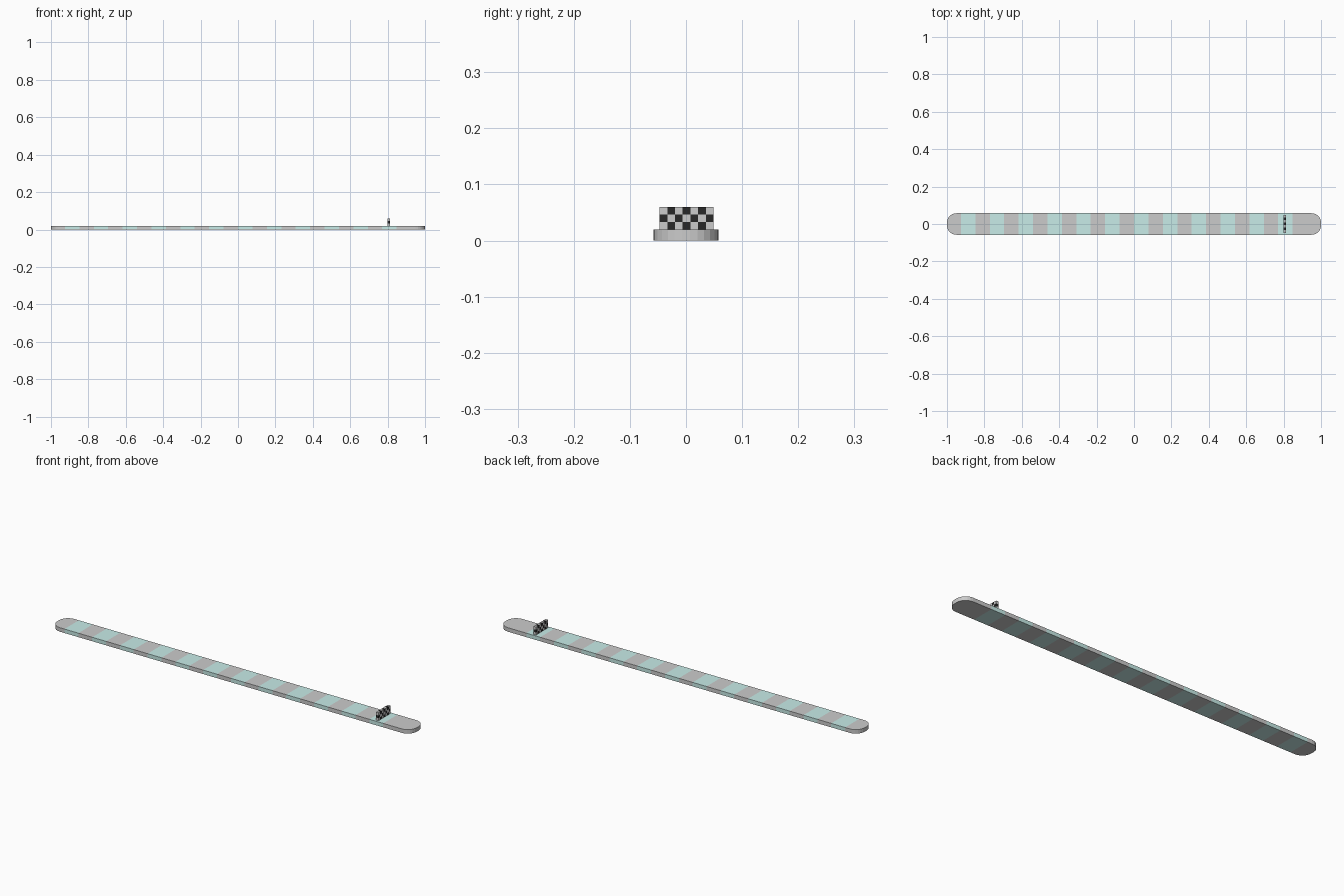
import bpy, bmesh, math
from mathutils import Matrix

if "Cube" in bpy.data.objects:
    bpy.data.objects.remove(bpy.data.objects["Cube"])


def material(name, rgb):
    m = bpy.data.materials.new(name)
    m.diffuse_color = (*rgb, 1)
    m.use_nodes = True
    m.node_tree.nodes["Principled BSDF"].inputs["Base Color"].default_value = m.diffuse_color
    return m


def add_object(name, bm, mats):
    me = bpy.data.meshes.new(name)
    bmesh.ops.recalc_face_normals(bm, faces=bm.faces)
    bm.to_mesh(me)
    bm.free()
    for m in mats:
        me.materials.append(m)
    ob = bpy.data.objects.new(name, me)
    bpy.context.collection.objects.link(ob)
    return ob


teal = material("teal", (0.58, 0.84, 0.81))
black = material("black", (0.02, 0.02, 0.02))

# Plank: rounded rectangle outline, extruded
HALF_W, THICK, R, SEG = 0.0575, 0.02, 0.05, 6
START, CELLS = -0.925, 24
STEP = -2 * START / CELLS
bm = bmesh.new()
verts = []
for i, (sx, sy) in enumerate([(1, 1), (-1, 1), (-1, -1), (1, -1)]):
    for k in range(SEG + 1):
        a = math.pi / 2 * (i + k / SEG)
        verts.append(bm.verts.new((sx * (1 - R) + R * math.cos(a),
                                   sy * (HALF_W - R) + R * math.sin(a), 0)))
base = bm.faces.new(verts)
ext = bmesh.ops.extrude_face_region(bm, geom=[base], use_keep_orig=True)
bmesh.ops.translate(bm, vec=(0, 0, THICK),
                    verts=[g for g in ext["geom"] if isinstance(g, bmesh.types.BMVert)])

# Cross cuts, then every second cell painted as a stripe
for i in range(CELLS):
    bmesh.ops.bisect_plane(bm, geom=bm.verts[:] + bm.edges[:] + bm.faces[:],
                           plane_co=(START + i * STEP, 0, 0), plane_no=(1, 0, 0))
for f in bm.faces:
    cell = math.floor((f.calc_center_bounds().x - START) / STEP)
    f.material_index = int(0 <= cell < CELLS and cell % 2 == 0)
add_object("striped_plank", bm, [None, teal])

# Checkered marker standing across the plank: 7 x 3 cubes
COLS, ROWS, S = 7, 3, 0.0137
for name, parity, mats in [("marker_light_squares", 0, []),
                           ("marker_dark_squares", 1, [black])]:
    bm = bmesh.new()
    for c in range(COLS):
        for r in range(ROWS):
            if (c + r) % 2 == parity:
                pos = (0.807, 0.001 + (c - (COLS - 1) / 2) * S, 0.019 + (r + 0.5) * S)
                bmesh.ops.create_cube(bm, size=S, matrix=Matrix.Translation(pos))
    add_object(name, bm, mats)
